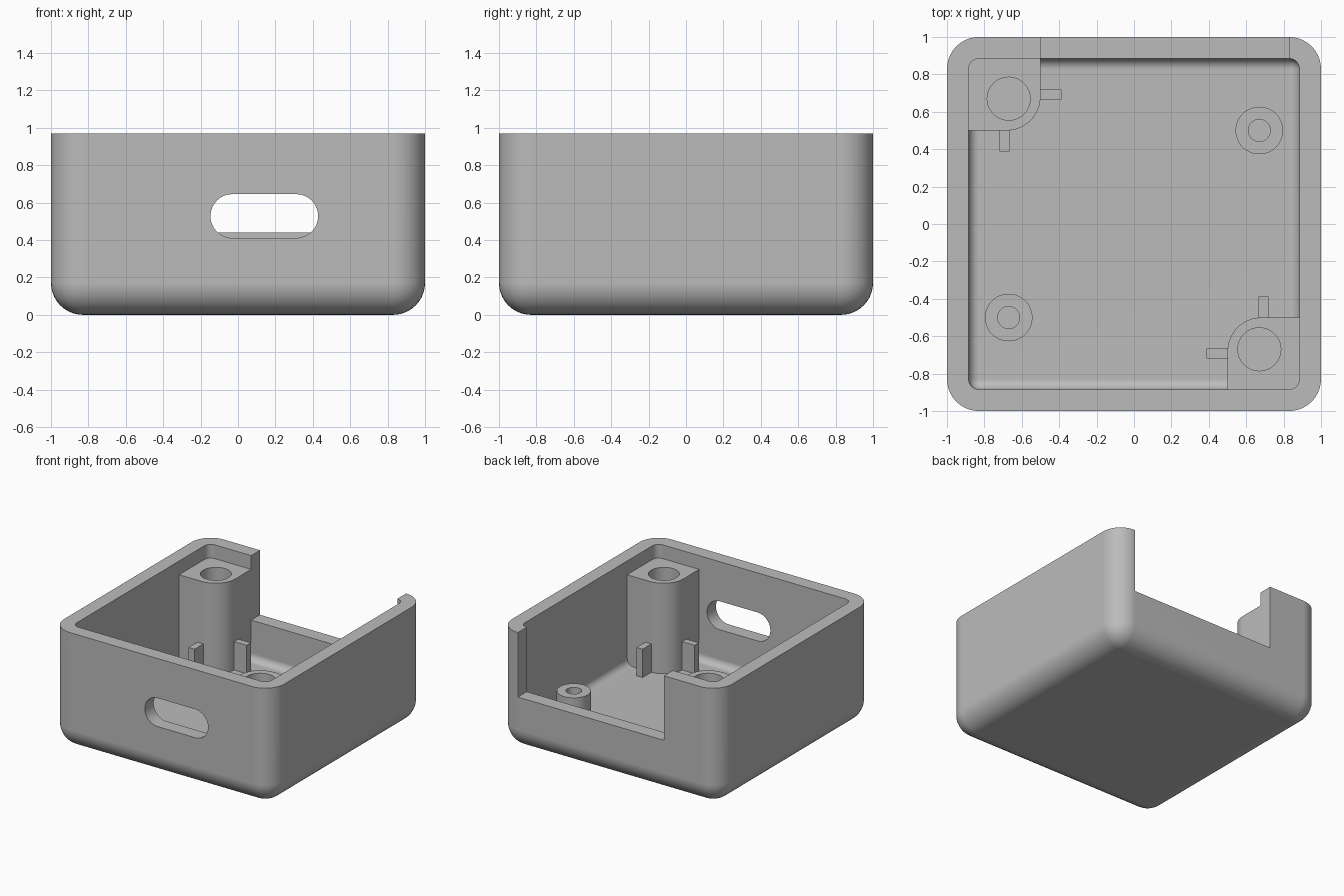
import bpy, bmesh
from mathutils import Vector, Matrix

if "Cube" in bpy.data.objects:
    bpy.data.objects.remove(bpy.data.objects["Cube"])

grey = bpy.data.materials.new("plain grey")
grey.use_nodes = True
COLOUR = (0.5, 0.5, 0.5, 1)
grey.diffuse_color = COLOUR
grey.node_tree.nodes["Principled BSDF"].inputs["Base Color"].default_value = COLOUR


def to_object(bm, name):
    mesh = bpy.data.meshes.new(name)
    bmesh.ops.recalc_face_normals(bm, faces=bm.faces)
    bm.to_mesh(mesh)
    bm.free()
    mesh.materials.append(grey)
    obj = bpy.data.objects.new(name, mesh)
    bpy.context.collection.objects.link(obj)
    return obj


def box(name, low, high, radius=0, rounded=None, segments=8):
    """Box between two corners; edges whose unit midpoint passes 'rounded' are filleted."""
    low, high = Vector(low), Vector(high)
    bm = bmesh.new()
    bmesh.ops.create_cube(bm, size=2)
    edges = [e for e in bm.edges if rounded and rounded((e.verts[0].co + e.verts[1].co) / 2)]
    size = (high - low) / 2
    bm.transform(Matrix.Translation((low + high) / 2) @ Matrix.Diagonal((*size, 1)))
    if edges:
        bmesh.ops.bevel(bm, geom=edges, offset=radius, offset_type='OFFSET',
                        segments=segments, profile=0.5, affect='EDGES')
    return to_object(bm, name)


def cylinder(name, x, y, z0, z1, radius):
    bm = bmesh.new()
    bmesh.ops.create_cone(bm, cap_ends=True, segments=48, radius1=radius, radius2=radius,
                          depth=z1 - z0, matrix=Matrix.Translation((x, y, (z0 + z1) / 2)))
    return to_object(bm, name)


def cut(obj, cutter):
    cutter.hide_render = True
    mod = obj.modifiers.new("cut", 'BOOLEAN')
    mod.operation, mod.solver, mod.object = 'DIFFERENCE', 'EXACT', cutter
    bpy.context.view_layer.objects.active = obj
    bpy.ops.object.modifier_apply(modifier=mod.name)
    bpy.data.objects.remove(cutter)


def smooth(obj):
    bpy.ops.object.select_all(action='DESELECT')
    obj.select_set(True)
    bpy.context.view_layer.objects.active = obj
    bpy.ops.object.shade_smooth_by_angle()
    mod = obj.modifiers.new("flat sides", 'WEIGHTED_NORMAL')
    mod.keep_sharp = True


def not_top(m):
    return m.z < 0.5


HEIGHT, FLOOR, INNER = 0.97, 0.114, 0.885

# Enclosure shell: filleted block, hollowed out
shell = box("enclosure_shell", (-1, -1, 0), (1, 1, HEIGHT), 0.171, not_top, 10)
cut(shell, box("cavity", (-INNER, -INNER, FLOOR), (INNER, INNER, 1.2), 0.057, not_top, 6))

# Oblong port in the front wall
cut(shell, box("port", (-0.147, -1.2, 0.411), (0.428, -0.8, 0.645), 0.1165,
               lambda m: abs(m.y) < 0.5, 12))

# Wide notch in the back wall
cut(shell, box("notch", (-0.5, 0.8, 0.44), (0.828, 1.2, 1.2)))
smooth(shell)

# Opposite corners: lid screw post with two retaining ribs
for label, s in (("back", 1), ("front", -1)):
    def span(name, xs, ys, z1, *fillet):
        xs, ys = sorted(-s * v for v in xs), sorted(s * v for v in ys)
        return box(name, (xs[0], ys[0], FLOOR - 0.02), (xs[1], ys[1], z1), *fillet)

    post = span(label + "_screw_post", (0.5, 0.893), (0.5, 0.893), 0.857,
                0.18, lambda m: m.x * s > 0.5 and m.y * s < -0.5, 12)
    cut(post, cylinder("post_hole", -0.67 * s, 0.67 * s, 0.4, 1.1, 0.115))
    smooth(post)
    span(label + "_rib_across", (0.387, 0.52), (0.665, 0.72), 0.347)
    span(label + "_rib_along", (0.665, 0.72), (0.387, 0.52), 0.347)

# Other two corners: short board standoffs
for label, s in (("back", 1), ("front", -1)):
    standoff = cylinder(label + "_standoff", 0.67 * s, 0.5 * s, FLOOR - 0.02, 0.344, 0.127)
    cut(standoff, cylinder("pilot_hole", 0.67 * s, 0.5 * s, FLOOR, 0.6, 0.059))
    smooth(standoff)
